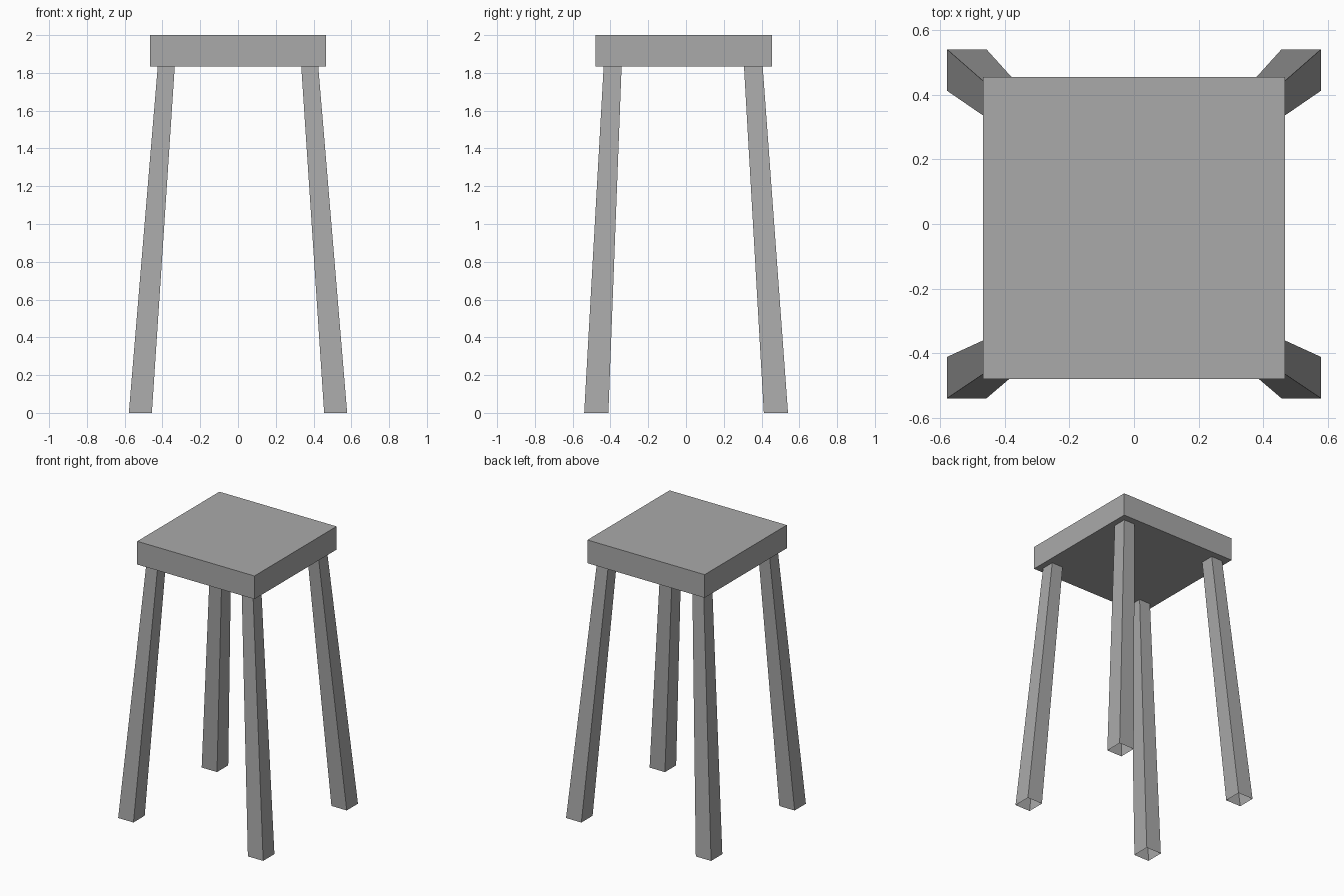
import bpy
import bmesh

cube = bpy.data.objects.get("Cube")
if cube:
    bpy.data.objects.remove(cube, do_unlink=True)

# Single grey finish
grey = bpy.data.materials.new("grey")
grey.use_nodes = True
colour = (0.4, 0.4, 0.4, 1)
grey.diffuse_color = colour
grey.node_tree.nodes["Principled BSDF"].inputs["Base Color"].default_value = colour


def tapered_box(name, bottom, top, z0, z1, open_ends=False):
    """Box between two rectangles, each given as (x0, x1, y0, y1)."""
    bm = bmesh.new()
    rings = []
    for (x0, x1, y0, y1), z in ((bottom, z0), (top, z1)):
        corners = ((x0, y0), (x1, y0), (x1, y1), (x0, y1))
        rings.append([bm.verts.new((x, y, z)) for x, y in corners])
    low, high = rings
    for i in range(4):
        j = (i + 1) % 4
        bm.faces.new((low[i], low[j], high[j], high[i]))
    if not open_ends:
        bm.faces.new(low[::-1])
        bm.faces.new(high)
    mesh = bpy.data.meshes.new(name)
    bm.to_mesh(mesh)
    bm.free()
    mesh.materials.append(grey)
    obj = bpy.data.objects.new(name, mesh)
    bpy.context.collection.objects.link(obj)
    return obj


SEAT_BASE = 1.833

# Square slab seat, set slightly forward
seat = (-0.467, 0.467, -0.48, 0.455)
tapered_box("seat", seat, seat, SEAT_BASE, 2.0)

# Splayed, tapering hollow legs, open at the foot
leg_depths = {
    "front": ((-0.539, -0.411), (-0.436, -0.341)),
    "back": ((0.412, 0.54), (0.307, 0.406)),
}
for end, (foot_y, head_y) in leg_depths.items():
    for side, sign in (("left", 1), ("right", -1)):
        foot_x = sorted((sign * 0.456, sign * 0.578))
        head_x = sorted((sign * 0.335, sign * 0.425))
        tapered_box(f"{end}_{side}_leg", (*foot_x, *foot_y), (*head_x, *head_y),
                    0, SEAT_BASE, open_ends=True)
